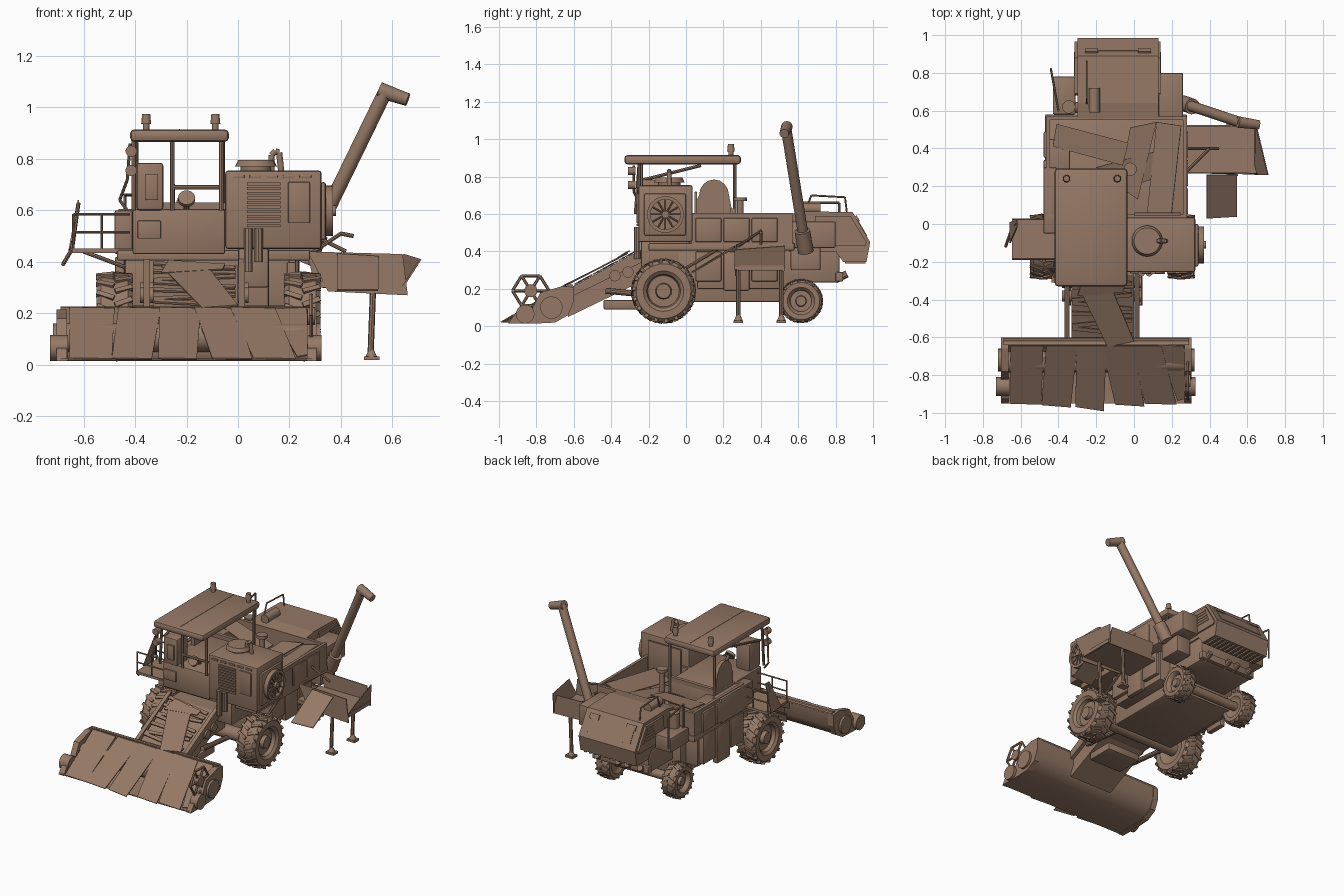
import bpy, bmesh, math
from mathutils import Vector, Matrix

CX = -0.115  # centre line of the body
paint = bpy.data.materials.new("dusty brown")
paint.diffuse_color = (0.30, 0.19, 0.132, 1)


def finish(name, bm, smooth=False):
    bmesh.ops.recalc_face_normals(bm, faces=bm.faces)
    me = bpy.data.meshes.new(name)
    bm.to_mesh(me)
    bm.free()
    me.materials.append(paint)
    ob = bpy.data.objects.new(name, me)
    bpy.context.collection.objects.link(ob)
    if smooth:
        bpy.ops.object.select_all(action='DESELECT')
        ob.select_set(True)
        bpy.context.view_layer.objects.active = ob
        bpy.ops.object.shade_smooth_by_angle(angle=math.radians(35))
    return ob


def box(name, x0, x1, y0, y1, z0, z1, bevel=0.0, rot=None):
    bm = bmesh.new()
    bmesh.ops.create_cube(bm, size=1, matrix=Matrix.Diagonal((x1 - x0, y1 - y0, z1 - z0, 1)))
    if bevel:
        bmesh.ops.bevel(bm, geom=bm.edges[:], offset=bevel, segments=2, affect='EDGES', profile=0.5)
    ctr = Matrix.Translation(((x0 + x1) / 2, (y0 + y1) / 2, (z0 + z1) / 2))
    bm.transform(ctr @ rot if rot else ctr)
    return finish(name, bm, bevel > 0)


def rods(name, paths, r, sides=8, r2=None):
    """Round bars along one or more point paths."""
    bm = bmesh.new()
    for pts in paths:
        for a, b in zip(pts, pts[1:]):
            a, b = Vector(a), Vector(b)
            d = b - a
            m = Matrix.Translation((a + b) / 2) @ d.to_track_quat('Z', 'Y').to_matrix().to_4x4()
            bmesh.ops.create_cone(bm, cap_ends=True, segments=sides, radius1=r,
                                  radius2=r if r2 is None else r2, depth=d.length, matrix=m)
    return finish(name, bm, True)


def profile(name, pts, x0, x1, smooth=False):
    """Side outline (y, z) stretched from x0 to x1."""
    bm = bmesh.new()
    f = bm.faces.new([bm.verts.new((x0, y, z)) for y, z in pts])
    ex = bmesh.ops.extrude_face_region(bm, geom=[f])
    bmesh.ops.translate(bm, vec=(x1 - x0, 0, 0), verts=[v for v in ex['geom'] if isinstance(v, bmesh.types.BMVert)])
    return finish(name, bm, smooth)


def sheet(name, corners, t=0.006):
    """Thin flat plate through four corners."""
    bm = bmesh.new()
    c = [Vector(p) for p in corners]
    n = (c[1] - c[0]).cross(c[3] - c[0]).normalized() * t / 2
    lo, hi = [bm.verts.new(p - n) for p in c], [bm.verts.new(p + n) for p in c]
    bm.faces.new(lo)
    bm.faces.new(hi)
    for i in range(4):
        bm.faces.new((lo[i], lo[i - 1], hi[i - 1], hi[i]))
    return finish(name, bm)


def lathe_x(name, ring, pos, n=40):
    """Spin (x, radius) points about the x axis."""
    bm = bmesh.new()
    loops = [[bm.verts.new((x, r * math.cos(k * math.tau / n), r * math.sin(k * math.tau / n)))
              for k in range(n)] for x, r in ring]
    for a, b in zip(loops, loops[1:]):
        for k in range(n):
            bm.faces.new((a[k - 1], a[k], b[k], b[k - 1]))
    bm.faces.new(loops[0])
    bm.faces.new(loops[-1])
    bm.transform(Matrix.Translation(pos))
    return finish(name, bm, True)


# wheels: tyre, hub and angled tread lugs
def wheel(name, x, y, z, R, w, side, lugs):
    h = w / 2
    ring = [(-h * .7, R * .35), (-h * .8, R * .52), (-h, R * .62), (-h, R * .84), (-h * .75, R * .94),
            (h * .75, R * .94), (h, R * .84), (h, R * .62), (h * .8, R * .52), (h * .45, R * .48),
            (h * .45, R * .25), (h * .8, R * .22), (h * .8, R * .1)]
    lathe_x(name + "_tyre", [(p * side, r) for p, r in ring], (x, y, z))
    bm = bmesh.new()
    for k in range(lugs):
        for s in (-1, 1):
            a = (k + (0.5 if s > 0 else 0)) * math.tau / lugs
            m = (Matrix.Rotation(a, 4, 'X') @ Matrix.Translation((s * h * .5, 0, R * .93))
                 @ Matrix.Rotation(s * .4, 4, 'Z') @ Matrix.Rotation(s * .1, 4, 'Y')
                 @ Matrix.Diagonal((h * 1.02, R * .11, R * .1, 1)))
            bmesh.ops.create_cube(bm, size=1, matrix=m)
    bm.transform(Matrix.Translation((x, y, z)))
    finish(name + "_lugs", bm)


for side, word in ((-1, "left"), (1, "right")):
    wheel(word + "_front_wheel", CX + side * .365, -.12, .188, .174, .14, side, 18)
    wheel(word + "_rear_wheel", CX + side * .25, .615, .135, .118, .10, side, 16)
rods("front_axle", [[(-.46, -.12, .185), (.23, -.12, .185)]], .045, 16)
rods("rear_axle", [[(-.35, .615, .14), (.12, .615, .14)]], .03, 12)

# header: trough, end plates, reel, covers
profile("header_trough", [(-.95, .018), (-.80, .015), (-.70, .025), (-.64, .06), (-.605, .12), (-.60, .215),
                          (-.64, .225), (-.635, .13), (-.67, .08), (-.72, .045), (-.80, .03), (-.95, .024)], -.69, .29, True)
rods("header_auger", [[(-.68, -.73, .105), (.28, -.73, .105)]], .055, 20)
for x0, x1, word in ((-.705, -.665, "left"), (.268, .305, "right")):
    profile(word + "_header_end", [(-.95, .015), (-.80, .015), (-.70, .02), (-.63, .06), (-.60, .13), (-.60, .21),
                                   (-.66, .215), (-.78, .18), (-.82, .10), (-.92, .06)], x0, x1)
rods("header_end_drums", [[(-.73, -.86, .065), (-.66, -.86, .065)], [(.27, -.86, .065), (.325, -.86, .065)]], .05, 20)
rods("header_drive_pulley", [[(.30, -.72, .10), (.32, -.72, .10)], [(-.72, -.72, .10), (-.70, -.72, .10)]], .06, 20)
rods("header_back_beam", [[(-.69, -.615, .21), (.29, -.615, .21)]], .016, 10)
hexa = [(.285, -.83 + .098 * math.cos(k * math.pi / 3), .19 + .092 * math.sin(k * math.pi / 3)) for k in range(7)]
rods("reel_wheel", [hexa] + [[(.285, -.83, .19), p] for p in hexa[:6]], .008, 6)
rods("reel_hub", [[(.27, -.83, .19), (.30, -.83, .19)]], .035, 14)
for i, (xt, xb) in enumerate(((-.655, -.655), (-.465, -.49), (-.305, -.31), (-.17, -.10), (-.03, .06))):
    low = (.0, -.015, -.035, -.01, .0)[i]
    w = (.165, .155, .15, .155, .165)[i]
    sheet(f"header_cover_{i}", [(xt, -.645, .222), (xt + w + .01, -.645, .218),
                                (xb + w, -.955 + low, .022), (xb, -.95 + low * .5, .024)])
sheet("header_cover_end", [(.125, -.64, .215), (.265, -.645, .22), (.285, -.92, .04), (.23, -.935, .03)])

# feeder house
profile("feeder_house", [(-.63, .05), (-.63, .19), (-.27, .385), (-.14, .385), (-.14, .22), (-.30, .21)], -.33, .0)
for x in (-.36, .01):
    profile("feeder_side_beam", [(-.63, .15), (-.63, .20), (-.24, .41), (-.24, .34)], x - .008, x + .018)
    rods("feeder_roller", [[(x - .02, -.31, .29), (x + .03, -.31, .29)], [(x - .02, -.38, .27), (x + .03, -.38, .27)]], .03, 14)
rods("lift_cylinders", [[(x, -.12, .16), (x, -.43, .19)] for x in (-.35, .03)], .016, 10)
box("feeder_step", -.25, -.0, -.44, -.25, .09, .14, .006)
for i in range(7):
    y = -.58 + i * .045
    box(f"feeder_slat_{i}", -.33, -.01, y, y + .022, .235 + i * .0243, .243 + i * .0243, 0,
        Matrix.Rotation(.5, 4, 'X') @ Matrix.Rotation((-.12, .1, -.05)[i % 3], 4, 'Z'))
sheet("feeder_cover", [(-.30, -.32, .385), (-.13, -.31, .395), (.0, -.62, .23), (-.14, -.65, .22)])
sheet("feeder_cover_left", [(-.27, -.30, .405), (-.05, -.33, .39), (-.06, -.36, .37), (-.30, -.38, .355)])

# main body and open grain tank
box("belly", -.35, .12, -.05, .56, .13, .42, .01)
box("lower_body", -.44, .20, .06, .50, .20, .42, .008)
box("deck", -.47, .28, -.20, .58, .405, .445, .006)
box("tank_left_wall", -.465, -.445, .03, .57, .43, .605)
box("tank_right_wall", .26, .28, .03, .57, .43, .605)
box("tank_back_wall", -.46, .275, .55, .57, .43, .60)
box("tank_front_wall", -.46, .275, .03, .05, .43, .605)
box("tank_left_locker", -.46, -.34, .26, .45, .44, .59, .006)
for y0, y1, z0 in ((.05, .19, .22), (.20, .34, .17), (.35, .49, .22)):
    box("left_body_panel", -.478, -.44, y0, y1, z0, .42, .008)
    box("left_tank_panel", -.478, -.455, y0, y1, .44, .58, .008)
    box("right_body_panel", .19, .225, y0, y1, z0 + .02, .40, .008)
    box("right_tank_panel", .27, .287, y0, y1, .45, .58, .008)
rods("right_braces", [[(.23, -.02, .30), (.23, .2, .43)], [(.28, .28, .43), (.40, .40, .51), (.45, .40, .50)],
                      [(.28, .40, .51), (.42, .40, .44)]], .008)
sheet("tank_cover_left", [(-.41, .53, .60), (-.03, .43, .56), (-.06, .31, .54), (-.43, .41, .60)])
sheet("tank_cover_middle", [(-.02, .51, .56), (.12, .54, .57), (.02, .13, .50), (-.08, .20, .50)])
sheet("tank_cover_right", [(.12, .54, .56), (.25, .52, .60), (.20, .06, .54), (.07, .06, .49)])
sheet("tank_cover_back", [(-.2, .3, .54), (.1, .38, .53), (.2, .27, .51), (-.02, .2, .49)])
rods("tank_cap", [[(-.02, .29, .45), (-.02, .29, .67)]], .018, 14)
rods("tank_cap_lid", [[(-.02, .29, .67), (-.02, .29, .69)]], .035, 14)

# cab: floor, console, pillars, roof
box("cab_base", -.41, -.05, -.24, .26, .43, .605, .008)
box("cab_front_door", -.39, -.30, -.25, -.235, .49, .56, .004)
box("cab_column", -.395, -.29, -.25, -.13, .60, .785, .012)
box("cab_column_panel", -.36, -.31, -.262, -.245, .64, .74, .004)
box("cab_back_lower", -.40, -.05, .235, .26, .60, .63)
rods("cab_pillars", [[(-.405, -.27, .60), (-.405, -.25, .87)], [(-.255, -.24, .60), (-.255, -.24, .87)],
                     [(-.065, -.25, .60), (-.065, -.25, .87)], [(-.40, .26, .43), (-.40, .26, .87)],
                     [(-.06, .26, .43), (-.06, .26, .87)], [(-.25, -.24, .69), (-.06, -.24, .69)],
                     [(-.395, -.24, .78), (-.395, .08, .86)]], .009)
box("cab_roof", -.42, -.035, -.33, .295, .866, .915, .018)
box("roof_seam_plate", -.23, -.225, -.30, .28, .905, .917)
profile("cab_side_arch", [(.06, .60), (.06, .68)] + [(.15 - .08 * math.cos(a), .70 + .085 * math.sin(a))
        for a in [k * math.pi / 8 for k in range(9)]] + [(.25, .60)], -.40, -.375)
rods("steering_column", [[(-.2, -.13, .6), (-.2, -.18, .645)]], .012)
rods("steering_wheel", [[(-.2, -.19, .64), (-.2, -.205, .65)]], .033, 20)
for x in (-.357, -.088):
    rods("beacon", [[(x, .24, .905), (x, .24, .945)]], .013, 12)
    rods("beacon_lamp", [[(x, .24, .935), (x, .24, .975)]], .020, 14, .016)
rods("work_lights", [[(-.415, -.27, z), (-.415, -.31, z)] for z in (.83, .755)], .022, 14)
rods("light_bracket", [[(-.42, -.28, .86), (-.43, -.28, .72), (-.46, -.24, .64), (-.43, -.24, .60)]], .006)

# left platform with railings and ladder
box("left_platform", -.645, -.41, -.19, .03, .435, .452)
box("left_control_box", -.48, -.41, -.05, .30, .43, .60, .008)
for y in (-.185, .025):
    rods("platform_rail", [[(-.64, y, .45), (-.64, y, .585), (-.42, y, .585)], [(-.64, y, .515), (-.42, y, .515)],
                           [(-.53, y, .45), (-.53, y, .585)]], .005)
sheet("ladder_plate", [(-.62, -.02, .64), (-.62, .02, .64), (-.655, .01, .44), (-.655, -.1, .45)])
rods("platform_struts", [[(-.68, -.12, .39), (-.645, -.02, .45), (-.62, .0, .63)],
                         [(-.60, -.08, .44), (-.44, -.08, .38)]], .008)

# engine box with grille, door, fan, air filter and exhaust
box("engine_box", -.05, .325, -.255, .035, .45, .755, .012)
box("engine_lower", .0, .12, -.24, .02, .30, .46, .01)
rods("engine_mount", [[(.04, -.26, .36), (.04, -.26, .53)], [(.08, -.26, .40), (.08, -.26, .53)]], .018, 10)
for i in range(10):
    box(f"grille_slat_{i}", .035, .165, -.265, -.25, .535 + i * .018, .546 + i * .018)
box("engine_door", .195, .28, -.264, -.25, .55, .71, .004)
for i in range(5):
    box(f"engine_vent_{i}", -.02 + i * .065, .025 + i * .065, -.262, -.25, .725, .738, .003)
box("engine_back_hatch", .0, .25, .045, .06, .50, .72, .004)
box("fan_frame", .32, .342, -.225, -.0, .485, .71, .01)
lathe_x("fan_ring", [(0, .098), (.03, .098), (.03, .08), (.012, .08), (.012, .02), (.04, .02)], (.34, -.11, .598), 32)
rods("fan_spokes", [[(.362, -.11, .598), (.362, -.11 + .088 * math.cos(a), .598 + .088 * math.sin(a))]
                    for a in [k * math.tau / 12 for k in range(12)]], .004, 6)
rods("air_filter", [[(.07, -.09, .75), (.07, -.09, .775)]], .06, 28)
rods("air_filter_cap", [[(.07, -.09, .77), (.07, -.09, .795)]], .082, 28, .07)
rods("exhaust", [[(.13, -.09, .75), (.13, -.09, .815), (.145, -.09, .83), (.16, -.09, .825), (.168, -.09, .75)]], .012, 12)

# rear hood
profile("rear_hood", [(.55, .40), (.56, .60), (.64, .615), (.89, .61), (.90, .595), (.985, .45), (.965, .345),
                      (.84, .345), (.80, .40)], -.30, .13)
box("rear_chassis", -.29, .12, .53, .82, .235, .42, .01)
box("rear_right_box", .13, .26, .55, .80, .42, .56, .008)
box("rear_right_tray", .13, .24, .56, .72, .30, .42, .008)
box("rear_left_box", -.43, -.31, .58, .78, .40, .50, .008)
rods("rear_left_tank", [[(-.345, .62, .48), (-.345, .62, .60)]], .035, 16)
rods("rear_left_rail", [[(-.40, .60, .50), (-.40, .60, .66), (-.44, .82, .66), (-.44, .82, .45)]], .006)
for x in (-.31, .13):  # raised side panels with vents
    profile("hood_side_panel", [(.68, .43), (.69, .59), (.88, .59), (.965, .45), (.96, .43)], x - .004, x + .01)
    for i in range(5):
        box("hood_side_vent", x - .008, x + .014, .78 + i * .005, .91 - i * .008, .48 + i * .02, .49 + i * .02)
slope = Matrix.Rotation(-math.atan2(.145, .085), 4, 'X')
box("rear_hatch", -.25, .08, .89, .99, .522, .53, 0, slope)
for x in (-.225, .055):
    box("rear_window", x - .035, x + .035, .90, .935, .572, .58, 0, slope)
for i in range(11):
    box(f"rear_grille_bar_{i}", -.27 + i * .036, -.255 + i * .036, .85, .96, .335, .35)
rods("rear_rail", [[(-.25, .64, .62), (-.25, .67, .70), (-.25, .85, .69), (-.25, .86, .61)]], .005)
rods("hood_cylinder", [[(-.21, .59, .63), (-.21, .72, .63)]], .03, 14)
rods("rear_hitch_bolts", [[(x, .80, .25), (x, .86, .28)] for x in (-.25, -.15, -.08, .08)], .02, 10)
box("rear_bumper", -.30, .13, .80, .84, .24, .29, .006)

# unloading tube and spout
rods("unloading_tube", [[(.27, .635, .44), (.572, .535, 1.06)]], .028, 20)
rods("unloading_base", [[(.26, .64, .40), (.31, .622, .51)]], .042, 18)
rods("unloading_spout", [[(.55, .54, 1.068), (.66, .525, 1.03)]], .031, 14, .025)

# folding side platform with stands
box("side_platform_floor", .26, .65, .27, .52, .30, .325)
sheet("platform_front_wall", [(.27, .272, .44), (.64, .268, .43), (.66, .265, .27), (.35, .27, .285)])
sheet("platform_back_wall", [(.27, .52, .43), (.62, .52, .42), (.65, .52, .29), (.30, .52, .30)])
sheet("platform_outer_flap", [(.64, .26, .30), (.71, .26, .41), (.645, .53, .43), (.64, .53, .30)])
sheet("platform_ramp", [(.385, .26, .43), (.545, .26, .42), (.545, .04, .29), (.385, .03, .29)])
rods("stand_legs", [[(.515, y, .03), (.525, y, .30)] for y in (.28, .51)], .012, 8)
for y in (.28, .51):
    box("stand_foot", .49, .55, y - .025, y + .025, .018, .032)
    rods("stand_foot_cone", [[(.518, y, .03), (.518, y, .06)]], .024, 10, .010)
